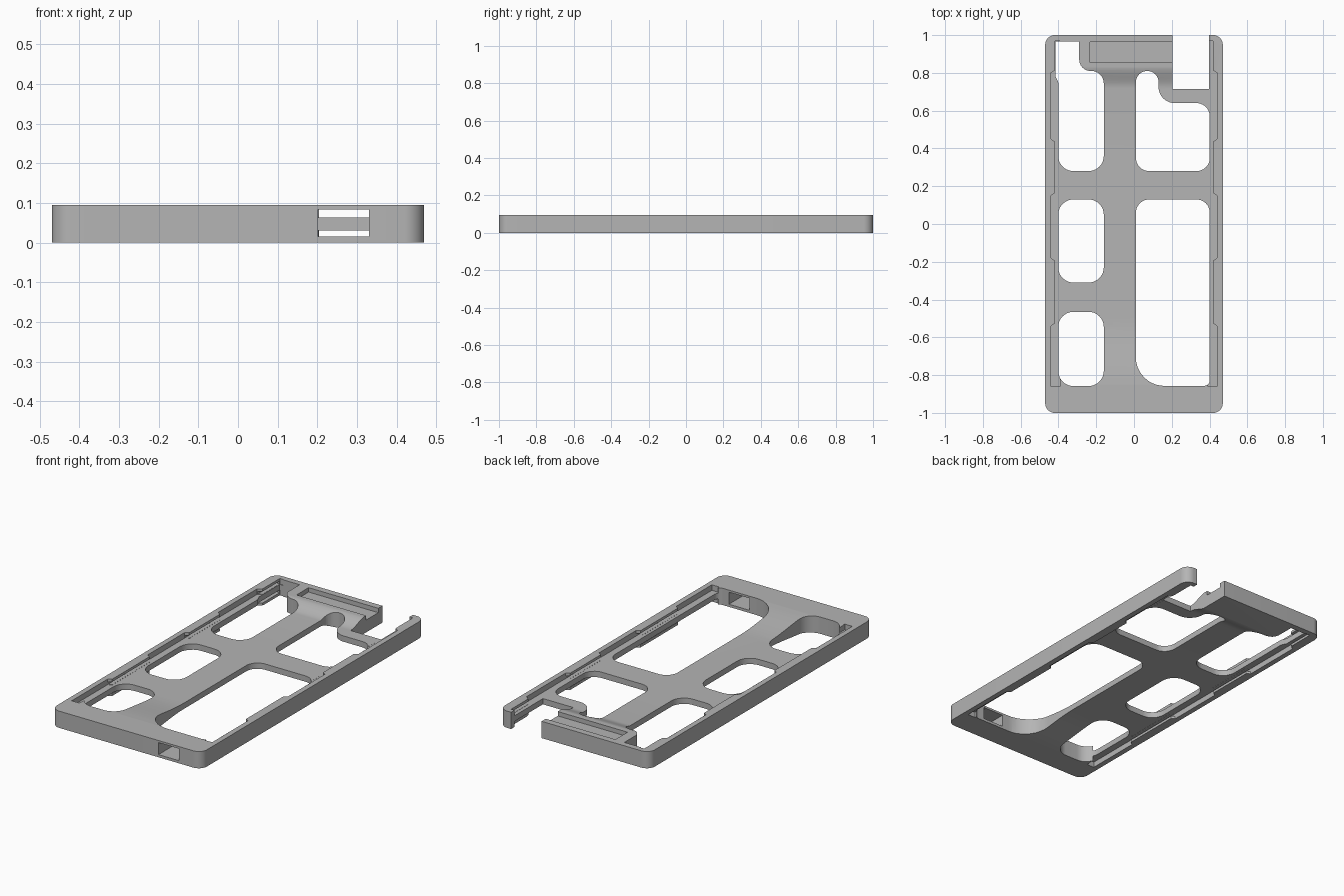
import bpy, bmesh, math
from mathutils import Vector

if "Cube" in bpy.data.objects:
    bpy.data.objects.remove(bpy.data.objects["Cube"], do_unlink=True)

H = 0.095        # frame height
FLOOR = 0.064    # upper face of the middle plate

grey = bpy.data.materials.new("plain_grey")
grey.use_nodes = True
colour = (0.46, 0.46, 0.46, 1)
grey.diffuse_color = colour
grey.node_tree.nodes["Principled BSDF"].inputs["Base Color"].default_value = colour


def rounded(corners, steps=8):
    """Outline from (x, y, radius) corners, each corner rounded."""
    out = []
    n = len(corners)
    for i, (x, y, r) in enumerate(corners):
        p = Vector((x, y))
        if r == 0:
            out.append(p)
            continue
        u = (Vector(corners[i - 1][:2]) - p).normalized()
        v = (Vector(corners[(i + 1) % n][:2]) - p).normalized()
        half = u.angle(v) / 2
        centre = p + (u + v).normalized() * (r / math.sin(half))
        d = r / math.tan(half)
        start, end = p + u * d - centre, p + v * d - centre
        for k in range(steps + 1):
            out.append(centre + start.lerp(end, k / steps).normalized() * r)
    return out


def rect(x0, x1, y0, y1, r=0):
    return rounded([(x0, y0, r), (x1, y0, r), (x1, y1, r), (x0, y1, r)])


def prism(name, outline, lo, hi, axis="z"):
    """Solid made by extruding a flat outline along an axis."""
    bm = bmesh.new()
    place = (lambda a, b: (a, b, lo)) if axis == "z" else (lambda a, b: (lo, a, b))
    face = bm.faces.new([bm.verts.new(place(*p)) for p in outline])
    new = bmesh.ops.extrude_face_region(bm, geom=[face])["geom"]
    move = Vector((0, 0, hi - lo)) if axis == "z" else Vector((hi - lo, 0, 0))
    bmesh.ops.translate(bm, vec=move,
                        verts=[g for g in new if isinstance(g, bmesh.types.BMVert)])
    bmesh.ops.recalc_face_normals(bm, faces=bm.faces)
    mesh = bpy.data.meshes.new(name)
    bm.to_mesh(mesh)
    bm.free()
    ob = bpy.data.objects.new(name, mesh)
    bpy.context.collection.objects.link(ob)
    return ob


def cut(body, cutter):
    cutter.hide_render = True
    mod = body.modifiers.new("cut", "BOOLEAN")
    mod.operation = "DIFFERENCE"
    mod.solver = "EXACT"
    mod.object = cutter
    bpy.context.view_layer.objects.active = body
    bpy.ops.object.modifier_apply(modifier=mod.name)
    bpy.data.objects.remove(cutter, do_unlink=True)


# Outer frame block
frame = prism("tray_frame", rect(-0.47, 0.47, -1, 1, 0.05), 0, H)
frame.data.materials.append(grey)

# Pocket floor that sweeps up to both ends, cut from above and below
ramp = [(k / 10, (k / 10) ** 2 * (3 - 2 * k / 10)) for k in range(11)]
rise = H + 0.0008 - FLOOR
floor = [(-0.89 + 0.39 * t, FLOOR + rise * (1 - s)) for t, s in ramp]
floor += [(0.72 + 0.12 * t, FLOOR + rise * s) for t, s in ramp]
floor += [(0.84, 0.15), (-0.89, 0.15)]
cut(frame, prism("upper_pocket", floor, -0.42, 0.42, "x"))
cut(frame, prism("lower_pocket", [(y, H - z) for y, z in floor], -0.42, 0.42, "x"))

# Side channels with retaining lips
tabs = [(-0.54, -0.18), (0.15, 0.45), (0.80, 0.97)]
for side in (-1, 1):
    edge = [(0.393, 0.97), (0.393, -0.86), (0.44, -0.86)]
    for a, b in tabs:
        edge += [(0.44, a), (0.417, a + 0.015)]
        edge += [(0.417, b - 0.015), (0.44, b)] if b < 0.9 else [(0.417, b)]
    channel = [(side * x, y) for x, y in edge]
    under = rect(*sorted((side * 0.4, side * 0.439)), -0.858, 0.968)
    for top in (True, False):
        span = (lambda a, b: (a, b)) if top else (lambda a, b: (H - b, H - a))
        cut(frame, prism("channel", channel, *span(FLOOR - 0.0005, 0.15)))
        cut(frame, prism("undercut", under, *span(FLOOR + 0.0005, 0.08)))

# Openings through the plate
openings = [
    rect(-0.401, -0.16, -0.858, -0.465, 0.08),
    rect(-0.401, -0.16, -0.31, 0.13, 0.08),
    rounded([(-0.401, 0.28, 0.08), (-0.16, 0.28, 0.08), (-0.16, 0.81, 0.065),
             (-0.29, 0.81, 0.06), (-0.29, 0.966, 0), (-0.415, 0.966, 0),
             (-0.415, 0.78, 0), (-0.401, 0.75, 0)]),
    rounded([(0.01, -0.857, 0.15), (0.401, -0.857, 0.03),
             (0.401, 0.13, 0.07), (0.01, 0.13, 0.07)]),
    rounded([(0.01, 0.28, 0.07), (0.401, 0.28, 0.07), (0.401, 0.64, 0.07),
             (0.13, 0.64, 0.085), (0.13, 0.81, 0.059), (0.01, 0.81, 0.059)]),
    rect(0.205, 0.396, 0.715, 1.1),
]
for outline in openings:
    cut(frame, prism("opening", outline, -0.1, 0.2))

# Connector slot through the front end
cut(frame, prism("slot", rect(0.202, 0.331, -1.1, -0.8), 0.015, 0.083))

# Shallow tray along the back end
cut(frame, prism("back_tray", rect(-0.232, 0.25, 0.855, 0.963), 0.07, 0.15))

# Smooth the curved parts, keep hard edges
bpy.ops.object.select_all(action="DESELECT")
frame.select_set(True)
bpy.context.view_layer.objects.active = frame
bpy.ops.object.shade_smooth_by_angle(angle=math.radians(30))
